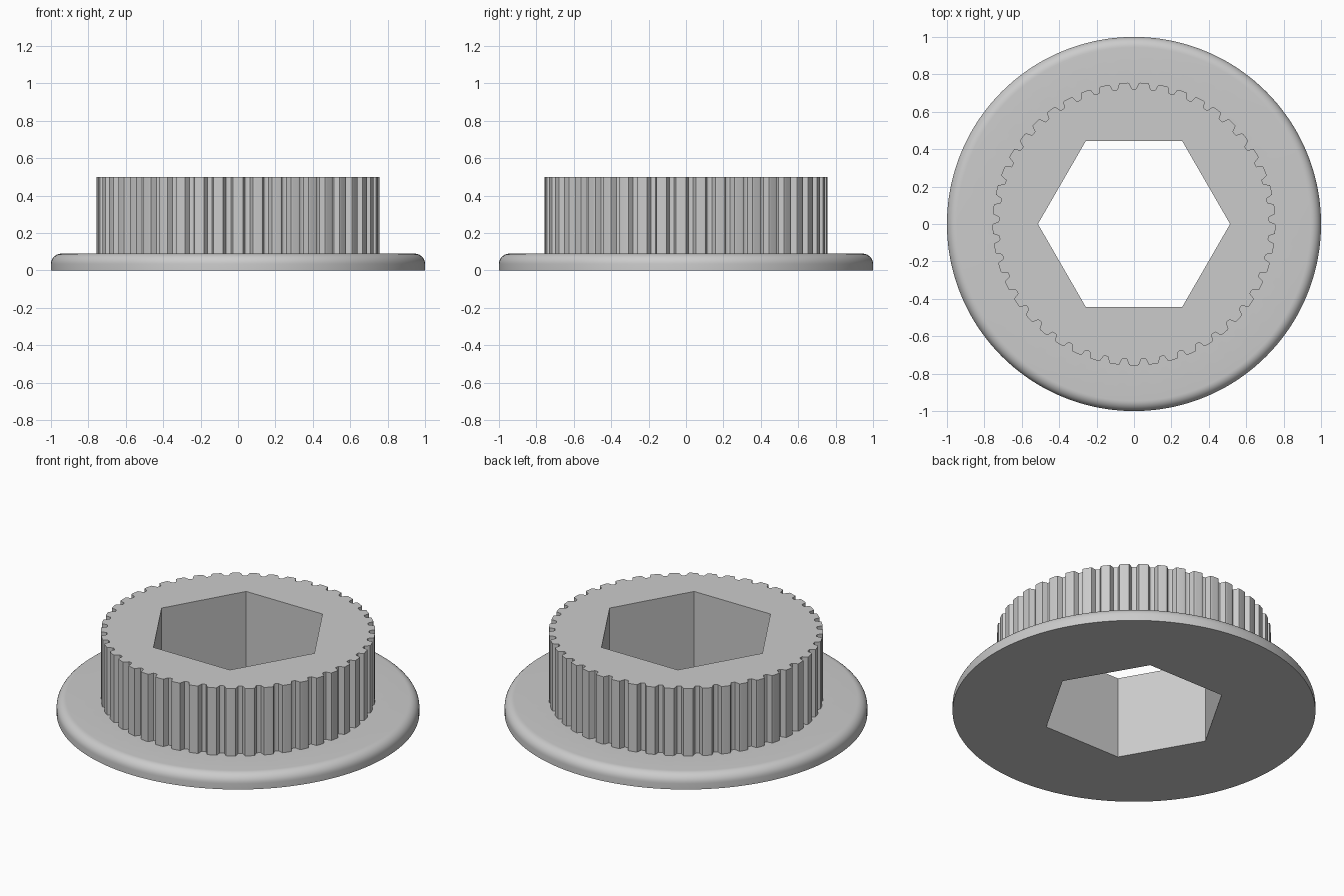
import bpy
import bmesh
from math import cos, sin, pi, radians

TEETH = 45
STEPS = TEETH * 16          # points per ring, divisible by six for the hexagon
BASE_Z, TOP_Z, FILLET = 0.09, 0.5, 0.055

cube = bpy.data.objects.get("Cube")
if cube:
    bpy.data.objects.remove(cube, do_unlink=True)

mat = bpy.data.materials.new("plain grey")
mat.use_nodes = True
grey = (0.6, 0.6, 0.6, 1)
mat.diffuse_color = grey
mat.node_tree.nodes["Principled BSDF"].inputs["Base Color"].default_value = grey


def circle(radius):
    return lambda i: radius


def hexagon(i):
    # corners point along x
    a = (2 * pi * i / STEPS - pi / 2) % (pi / 3)
    return 0.445 / cos(a - pi / 6)


def toothed(i):
    # flat crests, rounded flanks and valleys
    t = (i * TEETH / STEPS) % 1
    d = min(t, 1 - t)
    u = min(max((d - 0.23) / 0.17, 0), 1)
    return 0.756 - 0.034 * u * u * (3 - 2 * u)


def skin(name, rings):
    """Join rings of (radius function, height) with quads."""
    bm = bmesh.new()
    loops = []
    for radius, z in rings:
        loop = []
        for i in range(STEPS):
            a = 2 * pi * i / STEPS - pi / 2
            loop.append(bm.verts.new((radius(i) * cos(a), radius(i) * sin(a), z)))
        loops.append(loop)
    for low, high in zip(loops, loops[1:]):
        for i in range(STEPS):
            j = (i + 1) % STEPS
            bm.faces.new((low[i], low[j], high[j], high[i]))
    mesh = bpy.data.meshes.new(name)
    bm.to_mesh(mesh)
    bm.free()
    mesh.materials.append(mat)
    obj = bpy.data.objects.new(name, mesh)
    bpy.context.collection.objects.link(obj)
    bpy.ops.object.select_all(action="DESELECT")
    obj.select_set(True)
    bpy.context.view_layer.objects.active = obj
    bpy.ops.object.shade_smooth_by_angle(angle=radians(30))
    return obj


# Flange: flat underside, rounded upper rim, flat top up to the teeth
rim = []
for k in range(9):
    a = k * pi / 16
    rim.append((circle(1 - FILLET + FILLET * cos(a)), BASE_Z - FILLET + FILLET * sin(a)))
skin("flange", [(hexagon, 0), (circle(1), 0)] + rim + [(toothed, BASE_Z)])

# Toothed hub: outer teeth, flat top and the hexagonal bore through to the base
skin("toothed_hub", [(toothed, BASE_Z), (toothed, TOP_Z), (hexagon, TOP_Z), (hexagon, 0)])
